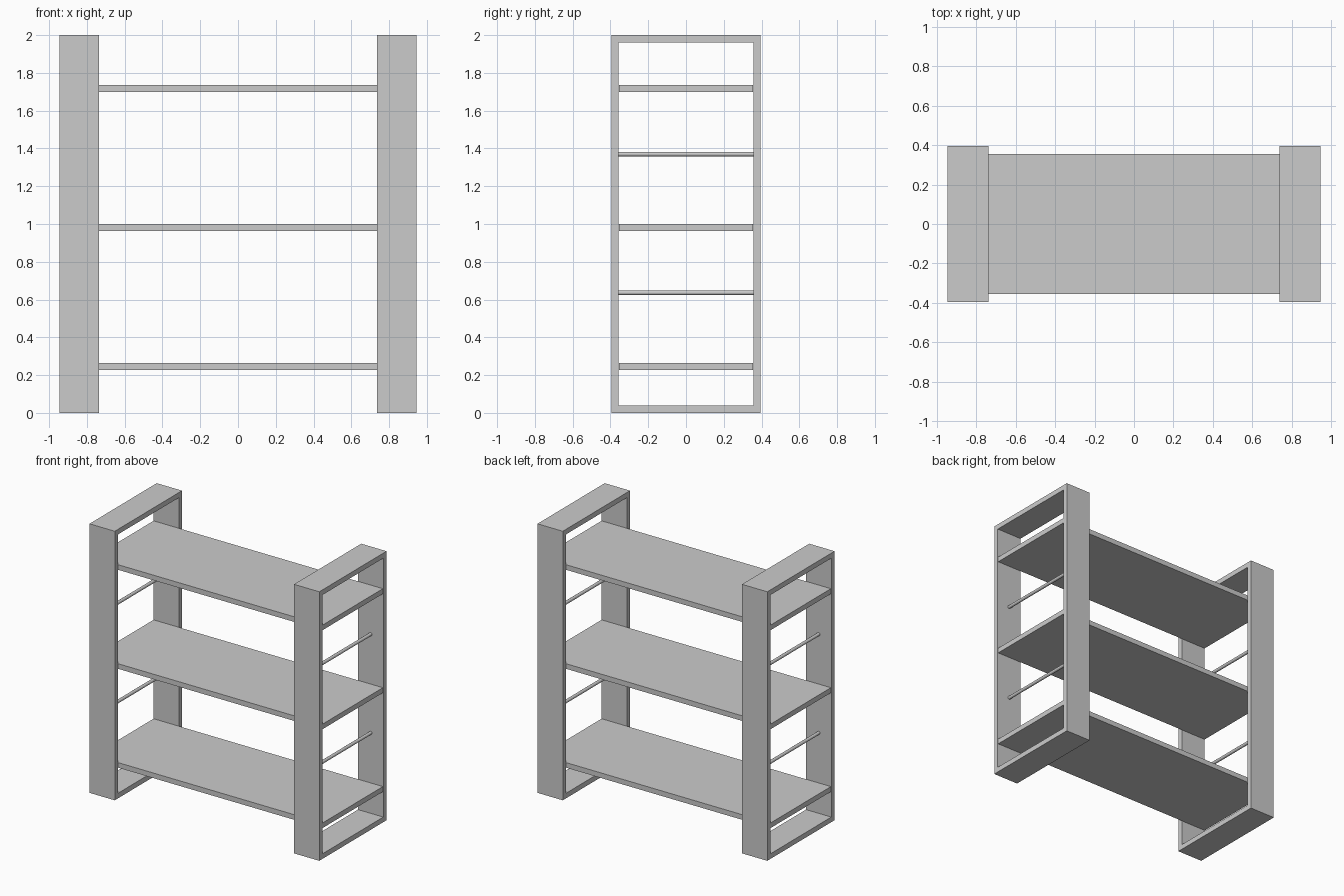
import bpy
import math

if "Cube" in bpy.data.objects:
    bpy.data.objects.remove(bpy.data.objects["Cube"])

OUT_X, IN_X = 0.945, 0.737     # outer and inner faces of the end frames
HALF_Y, T, H = 0.395, 0.038, 2.0
MID_X = (OUT_X + IN_X) / 2


def extrude_frame(name, x0, x1):
    """Rectangular ring in the YZ plane, extruded along x."""
    outer = [(-HALF_Y, 0), (HALF_Y, 0), (HALF_Y, H), (-HALF_Y, H)]
    i = HALF_Y - T
    inner = [(-i, T), (i, T), (i, H - T), (-i, H - T)]
    ring = outer + inner
    verts = [(x, y, z) for x in (x0, x1) for y, z in ring]
    faces = []
    for a in range(4):
        b = (a + 1) % 4
        faces += [(a, a + 4, b + 4, b), (a + 8, b + 8, b + 12, a + 12),
                  (a, b, b + 8, a + 8), (a + 4, a + 12, b + 12, b + 4)]
    mesh = bpy.data.meshes.new(name)
    mesh.from_pydata(verts, [], faces)
    bpy.context.collection.objects.link(bpy.data.objects.new(name, mesh))


def box(name, size, loc):
    bpy.ops.mesh.primitive_cube_add(size=1, location=loc)
    ob = bpy.context.object
    ob.name = name
    ob.scale = size
    bpy.ops.object.transform_apply(location=False, rotation=False, scale=True)


def rod(name, x, z):
    bpy.ops.mesh.primitive_cylinder_add(
        vertices=16, radius=0.012, depth=2 * (HALF_Y - T),
        location=(x, 0, z), rotation=(math.pi / 2, 0, 0))
    bpy.context.object.name = name
    bpy.ops.object.shade_smooth_by_angle()


# End frames and their cross rods
for side, s in (("left", -1), ("right", 1)):
    extrude_frame(side + "_frame", *sorted((s * IN_X, s * OUT_X)))
    for level, z in (("lower", 0.636), ("upper", 1.37)):
        rod(f"{side}_{level}_rod", s * MID_X, z)

# Shelves run through both frames
for level, z in (("bottom", 0.246), ("middle", 0.981), ("top", 1.717)):
    box(level + "_shelf", (2 * OUT_X - 0.004, 2 * (HALF_Y - T) - 0.004, 0.038), (0, 0, z))
